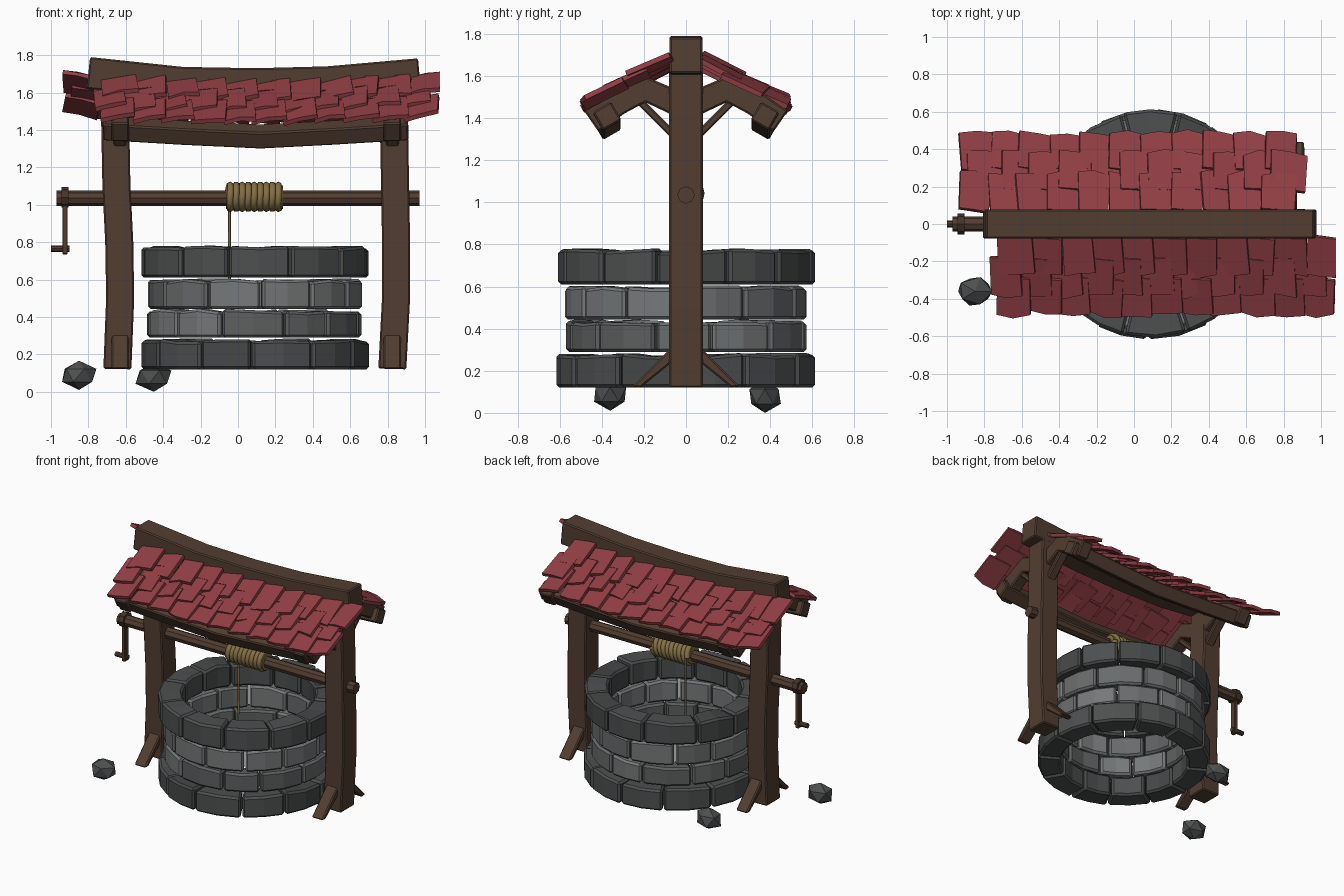
import bpy, bmesh, math, random
from mathutils import Vector, Matrix

if "Cube" in bpy.data.objects:
    bpy.data.objects.remove(bpy.data.objects["Cube"])

random.seed(4)
CX = 0.09


def mat(name, r, g, b):
    m = bpy.data.materials.new(name)
    m.diffuse_color = (r, g, b, 1)
    m.use_nodes = True
    m.node_tree.nodes["Principled BSDF"].inputs["Base Color"].default_value = m.diffuse_color
    return m


WOOD = mat("wood", 0.085, 0.047, 0.03)
DARK_WOOD = mat("dark_wood", 0.06, 0.035, 0.022)
RED = mat("red_tile", 0.29, 0.05, 0.06)
ROPE = mat("rope", 0.23, 0.16, 0.06)
STONES = [mat("stone_%d" % i, v, v * 1.06, v * 1.07) for i, v in enumerate((0.06, 0.075, 0.11, 0.14, 0.18))]


def finish(name, bm, mats, bevel=0.0):
    bmesh.ops.recalc_face_normals(bm, faces=bm.faces)
    me = bpy.data.meshes.new(name)
    bm.to_mesh(me)
    bm.free()
    ob = bpy.data.objects.new(name, me)
    bpy.context.collection.objects.link(ob)
    for m in mats:
        me.materials.append(m)
    if bevel:
        mod = ob.modifiers.new("bevel", 'BEVEL')
        mod.width, mod.segments = bevel, 1
    return ob


def loft(bm, rings, mi=0):
    vs = [[bm.verts.new(p) for p in r] for r in rings]
    n = len(vs[0])
    fs = [bm.faces.new((a[i], a[(i + 1) % n], b[(i + 1) % n], b[i]))
          for a, b in zip(vs, vs[1:]) for i in range(n)]
    fs += [bm.faces.new(vs[0]), bm.faces.new(vs[-1])]
    for f in fs:
        f.material_index = mi


def beam(name, pts, w, hw, ht, m=WOOD, bevel=0.008):
    """Square timber along pts; w is the width direction."""
    pts, w = [Vector(p) for p in pts], Vector(w).normalized()
    rings = []
    for i, p in enumerate(pts):
        t = pts[min(i + 1, len(pts) - 1)] - pts[max(i - 1, 0)]
        n = t.cross(w).normalized() * ht
        ring = [p + w * hw + n, p - w * hw + n, p - w * hw - n, p + w * hw - n]
        for c in ring:
            c.z = max(c.z, 0.12)
        rings.append(ring)
    bm = bmesh.new()
    loft(bm, rings)
    return finish(name, bm, [m], bevel)


def rod(name, p, q, r, sides, m=WOOD):
    p, q = Vector(p), Vector(q)
    bm = bmesh.new()
    rot = (q - p).to_track_quat('Z', 'Y').to_matrix().to_4x4()
    bmesh.ops.create_cone(bm, cap_ends=True, segments=sides, radius1=r, radius2=r, depth=(q - p).length,
                          matrix=Matrix.Translation((p + q) / 2) @ rot)
    return finish(name, bm, [m])


# Stone rings, twelve blocks each, joints staggered
rings = [("base_ring", 0.12, 0.28, 0.615, 0.45, 0, (0, 1, 1)),
         ("lower_course", 0.29, 0.437, 0.575, 0.455, 14, (2, 3, 4)),
         ("upper_course", 0.443, 0.60, 0.575, 0.455, 2, (2, 3, 4)),
         ("rim_ring", 0.61, 0.775, 0.615, 0.45, 17, (0, 1, 1))]
for name, z0, z1, ro, ri, off, tones in rings:
    bm = bmesh.new()
    cuts = [math.radians(off + 30 * i + random.uniform(-3, 3)) for i in range(12)]
    cuts.append(cuts[0] + math.tau)
    for a0, a1 in zip(cuts, cuts[1:]):
        o = ro + random.uniform(-0.008, 0.002)
        sec = []
        for k in range(3):
            a = a0 + 0.009 + (a1 - a0 - 0.018) * k / 2
            top = z1 + random.uniform(-0.013, 0.006)
            sec.append([(CX + r * math.cos(a), r * math.sin(a), z)
                        for r, z in ((ri, z0), (o, z0), (o, top), (ri, top))])
        loft(bm, sec, random.choice(tones))
    finish(name, bm, STONES, 0.014)

# Bowed posts with braces and rafters
posts = [("left", [(-0.645, 0.12), (-0.63, 0.5), (-0.635, 0.8), (-0.65, 1.1), (-0.66, 1.62)], -0.63),
         ("right", [(0.825, 0.12), (0.845, 0.5), (0.845, 0.8), (0.84, 1.1), (0.83, 1.62)], 0.825)]
for side, path, x in posts:
    beam(side + "_post", [(px, 0, z) for px, z in path], (0, 1, 0), 0.08, 0.075)
    for end, s in (("front", -1), ("back", 1)):
        tag = side + "_" + end
        beam(tag + "_foot_brace", [(x, s * 0.235, 0.105), (x, s * 0.05, 0.29)], (1, 0, 0), 0.046, 0.028)
        beam(tag + "_upper_brace", [(x, s * 0.06, 1.32), (x, s * 0.22, 1.48)], (1, 0, 0), 0.035, 0.018)
        beam(tag + "_rafter", [(x, s * 0.02, 1.46), (x, s * 0.19, 1.535), (x, s * 0.32, 1.475),
                               (x, s * 0.45, 1.385)], (1, 0, 0), 0.046, 0.06)

# Sagging ridge and eave beams
beam("ridge_beam", [(-0.80, 0, 1.705), (-0.3, 0, 1.652), (0.1, 0, 1.645), (0.48, 0, 1.655), (0.97, 0, 1.698)],
     (0, 1, 0), 0.078, 0.085)
for end, s in (("front", -1), ("back", 1)):
    beam(end + "_eave_beam", [(-0.72, s * 0.375, 1.41), (-0.3, s * 0.375, 1.385), (0.12, s * 0.375, 1.365),
                              (0.5, s * 0.375, 1.385), (0.91, s * 0.375, 1.41)], (0, 0.87, -0.5 * s), 0.05, 0.05)

# Overlapping roof tiles, three rows a side
for end, turn in (("front", 0), ("back", math.pi)):
    bm = bmesh.new()
    for row, (y, z) in enumerate(((0.165, 1.628), (0.275, 1.568), (0.383, 1.512))):
        n = 11
        for i in range(n):
            x = -0.815 + 0.163 * (i + 0.5) + (0.035, -0.03, 0.02)[row] + random.uniform(-0.01, 0.01)
            sag = -0.035 * (1 - (x / 0.9) ** 2)
            w, l, t = 0.09 + random.uniform(-0.008, 0.01), 0.105, 0.012
            e = [random.uniform(-0.018, 0.012) for _ in range(3)]
            outline = [(-w, -l + e[0], -0.004), (0, -l - 0.008 + e[1], 0.006), (w, -l + e[2], -0.004),
                       (w * 0.95, l, 0), (0, l, 0.006), (-w * 0.95, l, 0)]
            m = (Matrix.Translation((0.07, 0, 0)) @ Matrix.Rotation(turn, 4, 'Z')
                 @ Matrix.Translation((x, -y, z + sag + 0.015 + random.uniform(-0.008, 0.008)))
                 @ Matrix.Rotation(math.radians(24 + random.uniform(-3, 3)), 4, 'X')
                 @ Matrix.Rotation(math.radians(-10 + random.uniform(-4, 4)), 4, 'Y')
                 @ Matrix.Rotation(math.radians(random.uniform(-4, 4)), 4, 'Z'))
            loft(bm, [[m @ Vector((a, b, c + d)) for a, b, c in outline] for d in (-t, t)])
    finish(end + "_roof_tiles", bm, [RED])

# Axle and crank
rod("axle", (-0.97, 0, 1.035), (0.97, 0, 1.035), 0.041, 8)
rod("crank_hub", (-0.945, 0, 1.04), (-0.905, 0, 1.04), 0.055, 8, DARK_WOOD)
beam("crank_arm", [(-0.925, 0, 1.08), (-0.925, 0, 0.735)], (0, 1, 0), 0.022, 0.014, WOOD, 0.004)
rod("crank_handle", (-1.0, 0, 0.765), (-0.9, 0, 0.765), 0.018, 8)

# Rope wound on the axle with a hanging end
cu = bpy.data.curves.new("rope", 'CURVE')
cu.dimensions, cu.bevel_depth, cu.bevel_resolution, cu.use_fill_caps = '3D', 0.019, 1, True
TURNS, STEP = 9, 14
coil = []
for k in range(TURNS * STEP + 1):
    a = math.tau * k / STEP
    coil.append((-0.058 + 0.29 * k / (TURNS * STEP) + 0.008 * math.sin(a),
                 0.005 + 0.064 * math.cos(a), 1.042 + 0.064 * math.sin(a), 1))
hang = [(-0.045, 0.072, z, 0.38) for z in (1.04, 0.8, 0.55)]
for pts in (coil, hang):
    sp = cu.splines.new('POLY')
    sp.points.add(len(pts) - 1)
    for p, (x, y, z, r) in zip(sp.points, pts):
        p.co, p.radius = (x, y, z, 1), r
cu.materials.append(ROPE)
rope = bpy.data.objects.new("rope", cu)
bpy.context.collection.objects.link(rope)
bpy.context.view_layer.objects.active = rope
rope.select_set(True)
bpy.ops.object.convert(target='MESH')
rod("rope_core", (-0.065, 0, 1.04), (0.24, 0, 1.04), 0.064, 12, ROPE)

# Loose rocks
for name, x, y, z in (("front_rock", -0.85, -0.36, 0.088), ("back_rock", -0.45, 0.375, 0.078)):
    bm = bmesh.new()
    bmesh.ops.create_icosphere(bm, subdivisions=1, radius=1)
    for v in bm.verts:
        k = random.uniform(0.92, 1.1)
        v.co = Vector((x + v.co.x * 0.1 * k, y + v.co.y * 0.082 * k, z + v.co.z * 0.078))
    finish(name, bm, [STONES[1]])
